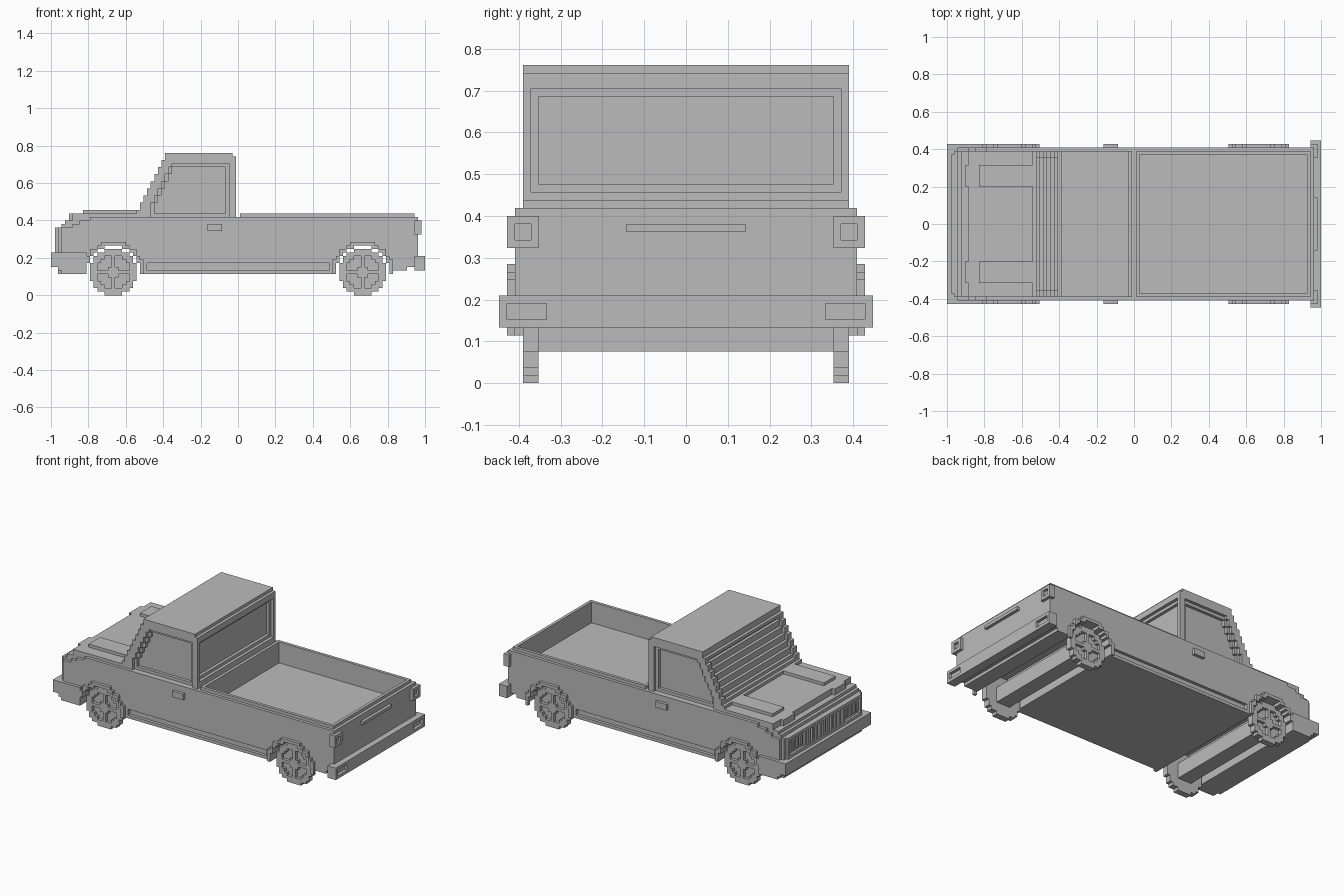
import bpy, bmesh
from mathutils import Matrix

if "Cube" in bpy.data.objects:
    bpy.data.objects.remove(bpy.data.objects["Cube"])

U = 2 / 105          # size of one block
LENGTH = 105
AXLES = (17.5, 87.5)  # wheel centres along the length
HUB = 6.5             # wheel centre height

grey = bpy.data.materials.new("plain grey")
grey.use_nodes = True
grey.diffuse_color = (0.5, 0.5, 0.5, 1)
grey.node_tree.nodes["Principled BSDF"].inputs["Base Color"].default_value = (0.5, 0.5, 0.5, 1)


def build(name, boxes, mirror=False):
    """Make one object from boxes given in blocks: (x0, x1, y0, y1, z0, z1)."""
    bm = bmesh.new()
    for x0, x1, y0, y1, z0, z1 in boxes:
        spans = [(y0, y1), (-y1, -y0)] if mirror else [(y0, y1)]
        for a, b in spans:
            centre = ((x0 + x1 - LENGTH) * U / 2, (a + b) * U / 2, (z0 + z1) * U / 2)
            scale = Matrix.Diagonal(((x1 - x0) * U, (b - a) * U, (z1 - z0) * U, 1))
            bmesh.ops.create_cube(bm, size=1, matrix=Matrix.Translation(centre) @ scale)
    mesh = bpy.data.meshes.new(name)
    bm.to_mesh(mesh)
    bm.free()
    mesh.materials.append(grey)
    obj = bpy.data.objects.new(name, mesh)
    bpy.context.collection.objects.link(obj)
    return obj


def layer(rule, y0, y1, top=40):
    """Fill a slice of the side outline; equal neighbouring rows become one box."""
    boxes, last, start = [], [], 0
    for z in range(top + 1):
        row, x = [], 0
        while x < LENGTH and z < top:
            if rule(x, z):
                begin = x
                while x < LENGTH and rule(x, z):
                    x += 1
                row.append((begin, x))
            x += 1
        if row != last or z == top:
            boxes += [(a, b, y0, y1, start, z) for a, b in last]
            last, start = row, z
    return boxes


def radius(x, z, axle):
    return ((x + 0.5 - axle) ** 2 + (z + 0.5 - HUB) ** 2) ** 0.5


def in_arch(x, z, r):
    return any(radius(x, max(z, 6), a) < r for a in AXLES)


# Body shell: nose steps, floor steps and wheel channels
def floor(x):
    return 6 if x < 95 else 7 if x < 100 else 8


def core(x, z):
    if not 2 <= x < 103 or in_arch(x, z, 7.6):
        return False
    top = min(22, 17 + x) if x < 6 else 22
    if 54 <= x < 101:
        top = 16
    return floor(x) <= z < min(top, 21 if x < 6 else 22)


def skin(x, z):
    if not 3 <= x < 103 or in_arch(x, z, 7.6):
        return False
    sill = 27 <= x < 78 and 7 <= z < 9
    top = 19 if x < 6 else 20 if x < 8 else 21 if x < 11 else 22
    return floor(x) <= z < top and not sill


build("body_core", layer(core, -20.5, 20.5))
build("body_sides", layer(skin, 20.5, 21.5), True)


def arch_trim(x, z):
    return z >= 6 and in_arch(x, z, 8.6) and not in_arch(x, z, 7.6)


build("wheel_arch_trim", layer(arch_trim, 21.5, 22.5), True)

# Cargo bed walls and rails
build("bed_side_walls", [(53, 102, 19.5, 20.5, 16, 23)], True)
build("bed_end_walls", [(53, 54, -19.5, 19.5, 16, 23), (101, 102, -19.5, 19.5, 16, 23)])

# Hood, raised ribs and cowl
build("hood", [(6, 25, -20.5, 20.5, 22, 23), (24, 26, -20.5, 20.5, 23, 24)])
build("hood_ribs", [(5, 9, 10.5, 16.5, 21, 23), (9, 25, 10.5, 16.5, 23, 24)], True)


# Cab, with raked windscreen and stepped window recesses
def rake(z):
    return 25 + max(0, z - 24) // 2


def cab_back(z):
    return 51 if z == 39 else 52


def cab_middle(x, z):
    back = 50 if 25 <= z < 36 else 51 if 24 <= z < 37 else cab_back(z)
    return z >= 22 and rake(z) + (25 <= z < 37) <= x < back


def cab_inner_side(x, z):
    window = 23 <= z < 36 and rake(z) + 4 <= x < 49
    back = 51 if 24 <= z < 37 else cab_back(z)
    return z >= 22 and rake(z) <= x < back and not window


def cab_outer_side(x, z):
    window = 22 <= z < 37 and rake(z) + 3 <= x < 50
    return z >= 22 and rake(z) <= x < cab_back(z) and not window


build("cab_middle", layer(cab_middle, -18.5, 18.5))
build("cab_window_frames", layer(cab_inner_side, 18.5, 19.5), True)
build("cab_sides", layer(cab_outer_side, 19.5, 20.5), True)
build("door_handles", [(44, 48, 21.5, 22.5, 18, 20)], True)


# Wheels with four recessed pockets, and axles
def tyre(x, z):
    return any(radius(x, z, a) < 6.6 for a in AXLES)


def wheel_face(x, z):
    for a in AXLES:
        dx, dz = abs(x + 0.5 - a), abs(z + 0.5 - HUB)
        if dx > 0.5 and dz > 0.5 and 1.5 < radius(x, z, a) < 4.6:
            return False
    return tyre(x, z)


build("wheels", layer(tyre, 18.5, 19.5), True)
build("wheel_faces", layer(wheel_face, 19.5, 20.5), True)
build("axles", [(a - 2.5, a + 2.5, -18.5, 18.5, 4, 9) for a in AXLES])

# Front bumper
build("front_bumper", [(0, 10, -22.5, 22.5, 8, 12), (2, 10, -22.5, 22.5, 7, 8),
                       (3, 10, -22.5, 22.5, 6, 7)])

# Grille slats and framed headlights
build("grille", [(1.4, 2, y - 0.5, y + 0.5, 13, 18) for y in range(-8, 9, 2)])
build("grille_frame", [(1.2, 2, -19.5, 19.5, 12, 13), (1.2, 2, -19.5, 19.5, 18, 19)])
build("headlight_frames", [(1.2, 2, 9.5, 10.5, 13, 18), (1.2, 2, 18.5, 19.5, 13, 18)], True)
build("headlights", [(1.5, 2, y, y + 1, 14, 17) for y in (11.5, 13.5, 15.5, 17)], True)

# Rear bumper with lamp pockets
build("rear_bumper", [(102, 104, -23.5, 23.5, 7, 11), (104, 105, -23.5, 23.5, 7, 8),
                      (104, 105, -23.5, 23.5, 10, 11), (104, 105, -17.5, 17.5, 8, 10)])
build("rear_bumper_ends", [(104, 105, 22.5, 23.5, 8, 10)], True)

# Tail lamps and tailgate handle
build("tail_lamps", [(102, 103.2, 18.5, 22.5, 17, 21), (103, 104, 18.5, 22.5, 17, 18),
                     (103, 104, 18.5, 22.5, 20, 21), (103, 104, 18.5, 19.5, 18, 20),
                     (103, 104, 21.5, 22.5, 18, 20)], True)
build("tailgate_handle", [(103, 104, -7.5, 7.5, 19, 20)])
